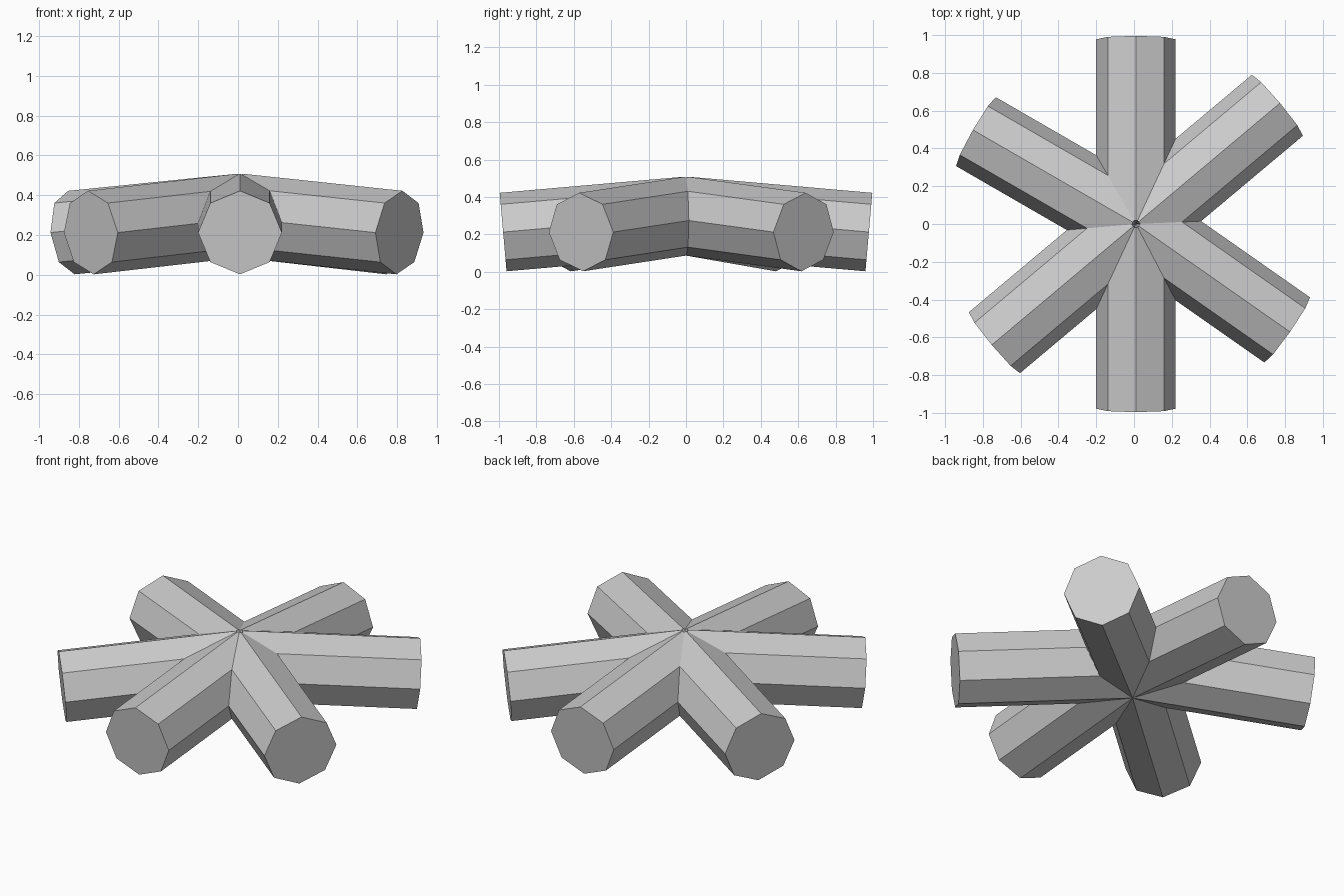
import bpy
from math import radians
from mathutils import Matrix

if "Cube" in bpy.data.objects:
    bpy.data.objects.remove(bpy.data.objects["Cube"])

HUB = (0.01, 0, 0.298)      # common point where all arms meet
RADIUS, LENGTH, DROOP = 0.2105, 0.9815, 5


def arm(name, heading):
    """Octagonal beam from the hub, ridge edge up, drooping slightly outward."""
    bpy.ops.mesh.primitive_cylinder_add(vertices=8, radius=RADIUS, depth=LENGTH)
    ob = bpy.context.object
    ob.name = ob.data.name = name
    # lay along +x with one end at the origin, droop, turn, move to the hub
    ob.data.transform(
        Matrix.Translation(HUB)
        @ Matrix.Rotation(radians(heading), 4, 'Z')
        @ Matrix.Rotation(radians(90 + DROOP), 4, 'Y')
        @ Matrix.Translation((0, 0, LENGTH / 2)))
    return ob


# Six arms around the hub
for name, heading in [("back_right_arm", 40), ("back_arm", 90),
                      ("back_left_arm", 150), ("front_left_arm", 220),
                      ("front_arm", 270), ("front_right_arm", 325)]:
    arm(name, heading)
